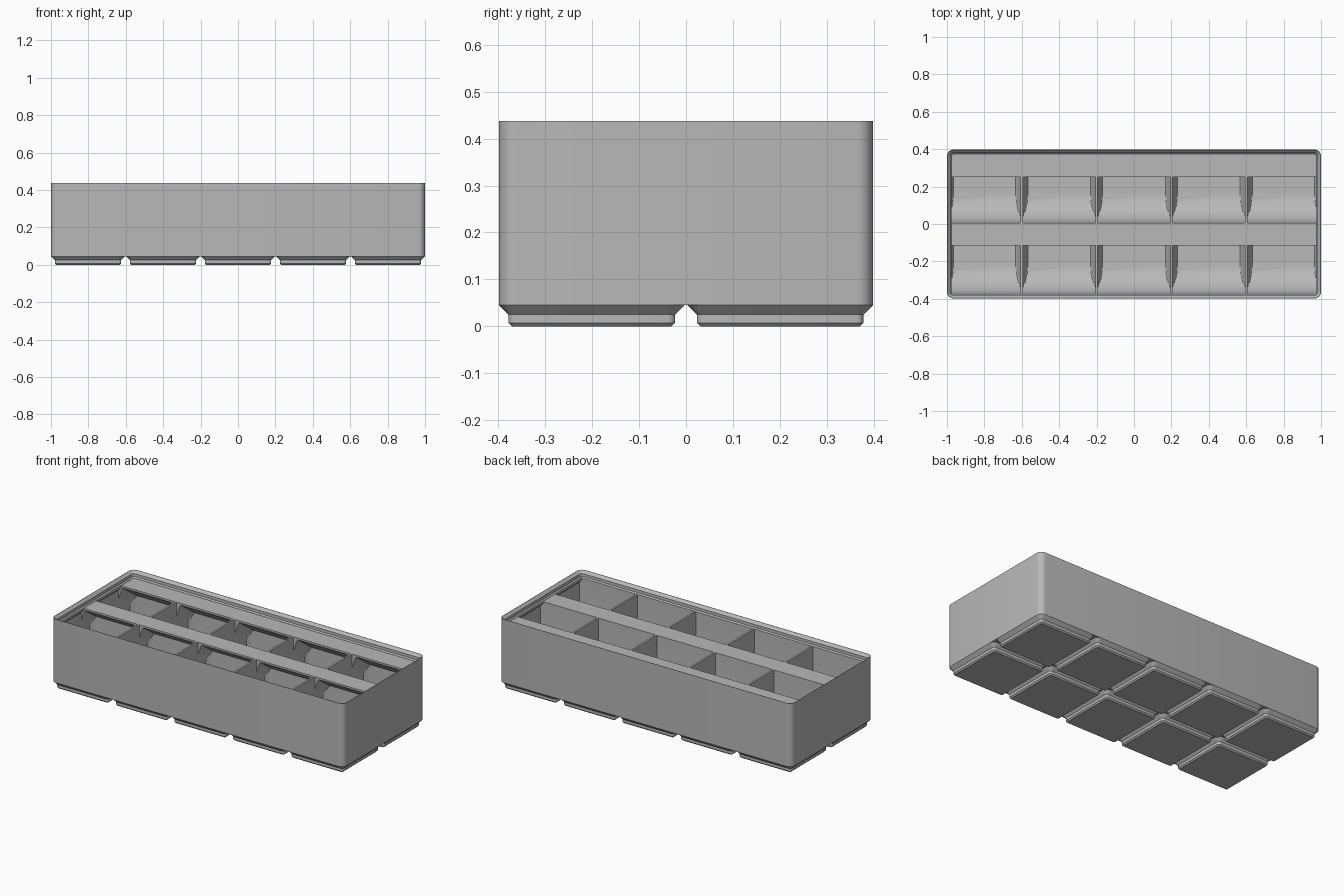
import bpy, bmesh, math

cube = bpy.data.objects.get("Cube")
if cube:
    bpy.data.objects.remove(cube, do_unlink=True)

PITCH = 0.401
HALF_X, HALF_Y = 1.0, 0.3985
RIM, DECK, FLOOR, BASE = 0.437, 0.395, 0.067, 0.0454
WALL, LIP = 0.009, 0.025
SCOOP = 0.165
FLARE, FLARE_H = 0.027, 0.06

grey = bpy.data.materials.new("plain grey")
grey.use_nodes = True
grey.diffuse_color = (0.48, 0.48, 0.48, 1)
grey.node_tree.nodes["Principled BSDF"].inputs["Base Color"].default_value = (0.48, 0.48, 0.48, 1)


def loft(bm, rings):
    """Bridge equal-length rings and cap both ends."""
    loops = [[bm.verts.new(p) for p in ring] for ring in rings]
    n = len(loops[0])
    for a, b in zip(loops, loops[1:]):
        for i in range(n):
            j = (i + 1) % n
            bm.faces.new((a[i], a[j], b[j], b[i]))
    bm.faces.new(loops[0])
    bm.faces.new(loops[-1][::-1])


def make_object(name, bm):
    bmesh.ops.recalc_face_normals(bm, faces=bm.faces)
    mesh = bpy.data.meshes.new(name)
    bm.to_mesh(mesh)
    bm.free()
    mesh.materials.append(grey)
    ob = bpy.data.objects.new(name, mesh)
    bpy.context.collection.objects.link(ob)
    return ob


def rounded_rect(cx, cy, hx, hy, r, z, steps=6):
    ring = []
    for k, (sx, sy) in enumerate(((1, 1), (-1, 1), (-1, -1), (1, -1))):
        for i in range(steps + 1):
            a = math.pi / 2 * (k + i / steps)
            ring.append((cx + sx * (hx - r) + r * math.cos(a),
                         cy + sy * (hy - r) + r * math.sin(a), z))
    return ring


def stack(bm, cx, cy, hx, hy, profile):
    """Rounded rectangles stacked by (z, inset)."""
    loft(bm, [rounded_rect(cx, cy, hx - i, hy - i, max(0.036 - i, 0.006), z)
              for z, i in profile])


def smooth(ob):
    bpy.ops.object.select_all(action='DESELECT')
    ob.select_set(True)
    bpy.context.view_layer.objects.active = ob
    bpy.ops.object.shade_smooth_by_angle(angle=math.radians(30))


def section(x, y0, y1, tip, e, top):
    """Compartment outline: scooped front, floor, back, underside of the tab."""
    pts = [(y0, top)]
    for i in range(17):
        a = math.pi / 2 * i / 16
        z = FLOOR + SCOOP * (1 - math.sin(a))
        pts.append((y0 + SCOOP * (1 - math.cos(a)), max(z, FLOOR + e)))
    back = y1 - e * FLARE / FLARE_H
    tab_z = DECK - 0.0115 - 1.2 * e
    pts.append((back, FLOOR + e))
    pts.append((back, tab_z - 0.72 * (back - tip)))
    pts.append((tip, tab_z))
    pts.append((tip, top))
    return [(x, y, z) for y, z in pts]


def side_steps(outer):
    """(distance from the side wall, flare height, top) for one compartment side."""
    steps = []
    shelf = LIP - WALL
    dists = [FLARE * i / 8 for i in range(9)]
    if outer:
        dists = sorted(dists + [shelf, shelf + 0.0004])
    for d in dists:
        e = FLARE_H * (1 - d / FLARE) ** 1.2
        under_lip = outer and d <= shelf
        steps.append((d, e, DECK - 0.03 + d if under_lip else DECK + 0.015))
    return steps


# Outer shell
bm = bmesh.new()
stack(bm, 0, 0, HALF_X, HALF_Y, [(BASE, 0), (RIM, 0)])
bin_body = make_object("bin_body", bm)

# Stepped stacking lip
bm = bmesh.new()
stack(bm, 0, 0, HALF_X, HALF_Y,
      [(DECK, LIP), (DECK + 0.001, LIP), (DECK + 0.008, 0.018),
       (RIM - 0.016, 0.018), (RIM, 0.002), (RIM + 0.02, 0.002)])
lip_cutter = make_object("lip_cutter", bm)

# Compartments, five across in two rows
bm = bmesh.new()
for y0, y1, tip in ((-HALF_Y + LIP, -0.006, -0.115), (0.006, HALF_Y - WALL, 0.25)):
    for col in range(5):
        cx = (col - 2) * 0.4
        xa = -HALF_X + WALL if col == 0 else cx - 0.2 + 0.0057
        xb = HALF_X - WALL if col == 4 else cx + 0.2 - 0.0057
        rings = [section(xa + d, y0, y1, tip, e, t) for d, e, t in side_steps(col == 0)]
        rings += [section(xb - d, y0, y1, tip, e, t)
                  for d, e, t in reversed(side_steps(col == 4))]
        loft(bm, rings)
cell_cutter = make_object("cell_cutter", bm)

for cutter in (lip_cutter, cell_cutter):
    cutter.hide_render = True
    mod = bin_body.modifiers.new("cut", 'BOOLEAN')
    mod.operation = 'DIFFERENCE'
    mod.solver = 'EXACT'
    mod.object = cutter
    bpy.ops.object.select_all(action='DESELECT')
    bin_body.select_set(True)
    bpy.context.view_layer.objects.active = bin_body
    bpy.ops.object.modifier_apply(modifier=mod.name)
    bpy.data.objects.remove(cutter, do_unlink=True)
smooth(bin_body)

# Stepped feet
for row in range(2):
    for col in range(5):
        bm = bmesh.new()
        stack(bm, (col - 2) * PITCH, (row - 0.5) * PITCH, 0.198, 0.198,
              [(0, 0.0281), (0.0076, 0.0205), (0.0248, 0.0205), (BASE, 0)])
        smooth(make_object(f"foot_{row + 1}_{col + 1}", bm))
